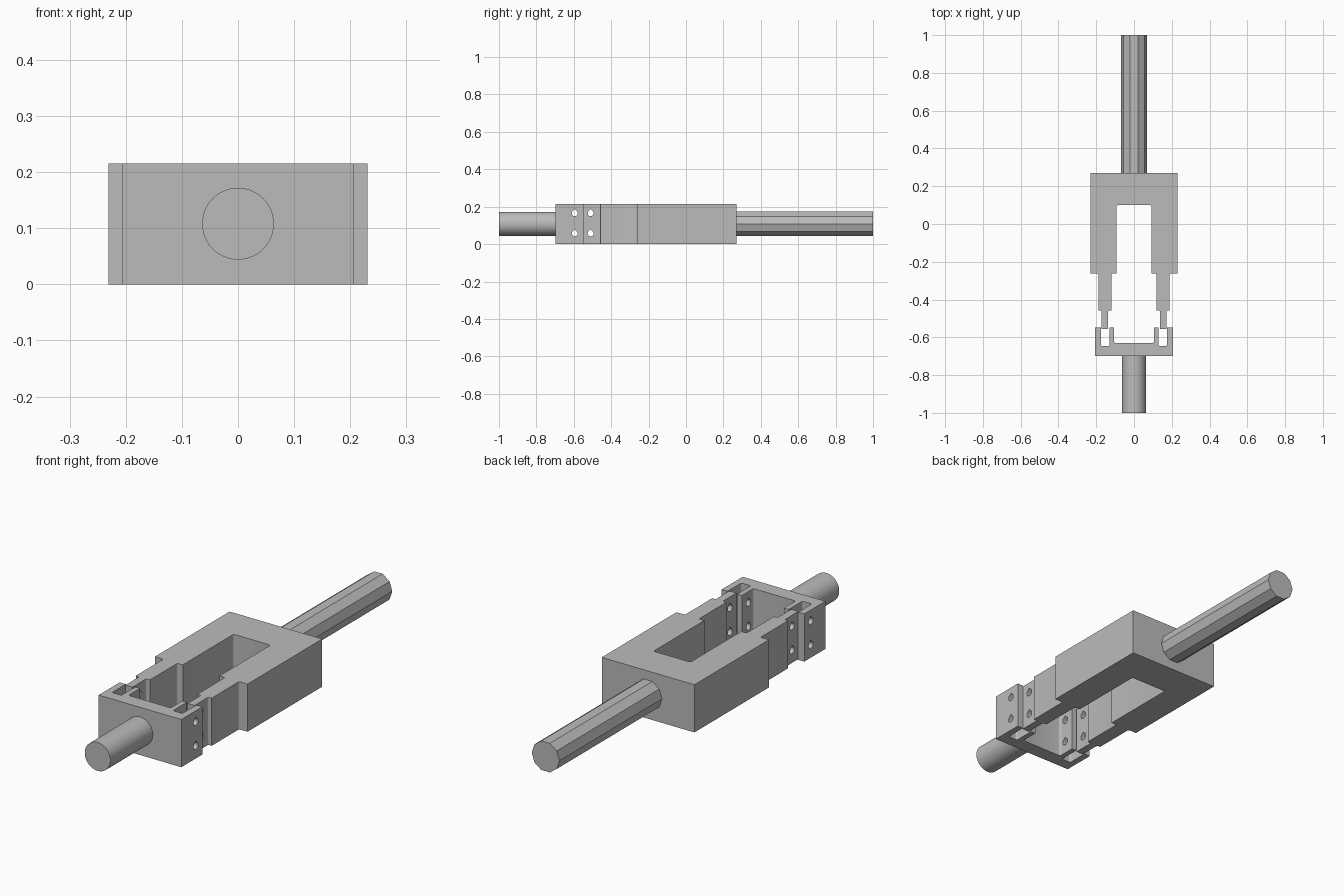
import bpy, bmesh, math
from mathutils import Vector

if "Cube" in bpy.data.objects:
    bpy.data.objects.remove(bpy.data.objects["Cube"], do_unlink=True)

HEIGHT = 0.215
AXIS_Z = 0.108

grey = bpy.data.materials.new("plain grey")
grey.use_nodes = True
colour = (0.5, 0.5, 0.5, 1)
grey.diffuse_color = colour
grey.node_tree.nodes["Principled BSDF"].inputs["Base Color"].default_value = colour


def filleted(points, radius=0.008, steps=4):
    """Round the inside corners of a counter-clockwise outline."""
    out = []
    for i, p in enumerate(points):
        a = (points[i - 1] - p).normalized()
        b = (points[(i + 1) % len(points)] - p).normalized()
        if a.x * b.y - a.y * b.x < 0:
            out.append(p)
            continue
        centre = p + (a + b) * radius
        for k in range(steps + 1):
            t = math.pi / 2 * k / steps
            out.append(centre - b * radius * math.cos(t) - a * radius * math.sin(t))
    return out


def prism(name, outline, to_3d, depth):
    """Extrude a flat outline along a depth vector."""
    bm = bmesh.new()
    face = bm.faces.new([bm.verts.new(to_3d(p)) for p in outline])
    new = bmesh.ops.extrude_face_region(bm, geom=[face])["geom"]
    bmesh.ops.translate(bm, vec=depth,
                        verts=[g for g in new if isinstance(g, bmesh.types.BMVert)])
    bmesh.ops.recalc_face_normals(bm, faces=bm.faces)
    mesh = bpy.data.meshes.new(name)
    bm.to_mesh(mesh)
    bm.free()
    mesh.materials.append(grey)
    obj = bpy.data.objects.new(name, mesh)
    bpy.context.collection.objects.link(obj)
    return obj


def block(name, half):
    """Mirror half an outline across x and raise it to full height."""
    right = [Vector(p) for p in half]
    left = [Vector((-p.x, p.y)) for p in reversed(right)]
    return prism(name, filleted(right + left), lambda p: (p.x, p.y, 0), (0, 0, HEIGHT))


def drill(obj, y):
    """Cut a pair of teardrop pin holes sideways through a part."""
    for z in (0.057, 0.165):
        r = 0.016
        drop = [Vector((r * math.cos(t), r * math.sin(t))) for t in
                [math.radians(135 + 270 * k / 18) for k in range(19)]]
        drop.append(Vector((0, r * math.sqrt(2))))
        cutter = prism("pin_hole_cutter", drop,
                       lambda p: (-0.3, y + p.x, z + p.y), (0.6, 0, 0))
        cutter.hide_render = True
        cutter.hide_set(True)
        mod = obj.modifiers.new("pin_hole", 'BOOLEAN')
        mod.operation = 'DIFFERENCE'
        mod.solver = 'EXACT'
        mod.object = cutter
        bpy.context.view_layer.objects.active = obj
        bpy.ops.object.modifier_apply(modifier=mod.name)
        bpy.data.objects.remove(cutter, do_unlink=True)


def shaft(name, sides, radius, y0, y1):
    bpy.ops.mesh.primitive_cylinder_add(
        vertices=sides, radius=radius, depth=y1 - y0,
        location=(0, (y0 + y1) / 2, AXIS_Z), rotation=(math.pi / 2, 0, 0))
    obj = bpy.context.object
    obj.name = name
    obj.data.materials.append(grey)
    return obj


# Rear fork with two stepped arms ending in tongues
fork = block("rear_fork", [
    (0.092, 0.1), (0.092, -0.262), (0.119, -0.262), (0.119, -0.457),
    (0.137, -0.457), (0.137, -0.555), (0.172, -0.555), (0.172, -0.457),
    (0.189, -0.457), (0.189, -0.262), (0.231, -0.262), (0.231, 0.27)])
drill(fork, -0.51)

# Front yoke with a slotted socket for each tongue
yoke = block("front_yoke", [
    (0.206, -0.698), (0.206, -0.548), (0.176, -0.548), (0.176, -0.646),
    (0.129, -0.646), (0.129, -0.548), (0.105, -0.548), (0.105, -0.63)])
drill(yoke, -0.595)

# Round front shaft and faceted rear shaft
front_shaft = shaft("front_shaft", 48, 0.064, -1, -0.69)
rear_shaft = shaft("rear_shaft", 10, 0.069, 0.26, 1)
rear_shaft.rotation_euler = (math.pi / 2, math.radians(90), 0)

# Smooth the rounded surfaces, keeping the corners sharp
for obj in (fork, yoke, front_shaft):
    bpy.ops.object.select_all(action='DESELECT')
    obj.select_set(True)
    bpy.context.view_layer.objects.active = obj
    bpy.ops.object.shade_smooth_by_angle(angle=math.radians(30))
